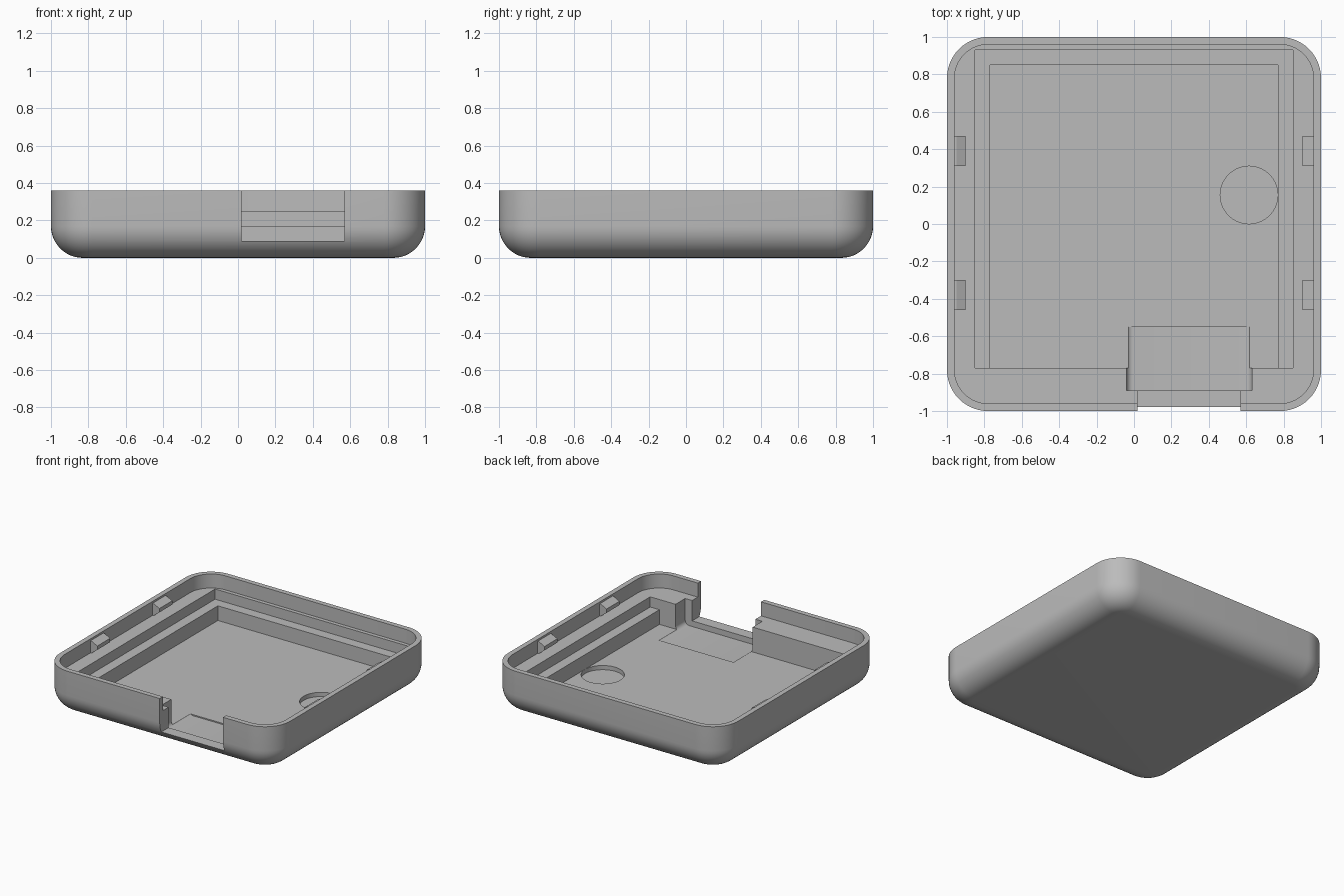
import bpy, bmesh, math

cube = bpy.data.objects.get("Cube")
if cube:
    bpy.data.objects.remove(cube, do_unlink=True)

grey = bpy.data.materials.new("matte_grey")
grey.use_nodes = True
grey.diffuse_color = (0.5, 0.5, 0.5, 1)
grey.node_tree.nodes["Principled BSDF"].inputs["Base Color"].default_value = (0.5, 0.5, 0.5, 1)

HEIGHT = 0.36
ABOVE = 0.6      # cutters reach past the rim


def rounded_square(half, radius, z, steps=14):
    """Closed outline of a square with round corners."""
    pts = []
    for corner, (sx, sy) in enumerate([(1, 1), (-1, 1), (-1, -1), (1, -1)]):
        for i in range(steps + 1):
            a = math.pi / 2 * (corner + i / steps)
            pts.append((sx * (half - radius) + radius * math.cos(a),
                        sy * (half - radius) + radius * math.sin(a), z))
    return pts


def loft(name, rings):
    """Solid skinned through matching outlines, capped at both ends."""
    bm = bmesh.new()
    loops = [[bm.verts.new(p) for p in ring] for ring in rings]
    n = len(loops[0])
    for a, b in zip(loops, loops[1:]):
        for i in range(n):
            j = (i + 1) % n
            bm.faces.new((a[i], a[j], b[j], b[i]))
    bm.faces.new(loops[0][::-1])
    bm.faces.new(loops[-1])
    bmesh.ops.recalc_face_normals(bm, faces=bm.faces)
    mesh = bpy.data.meshes.new(name)
    bm.to_mesh(mesh)
    bm.free()
    ob = bpy.data.objects.new(name, mesh)
    bpy.context.collection.objects.link(ob)
    mesh.materials.append(grey)
    return ob


def box(name, x0, x1, y0, y1, z0, z1):
    return loft(name, [[(x0, y0, z), (x1, y0, z), (x1, y1, z), (x0, y1, z)]
                       for z in (z0, z1)])


def cut(target, cutter):
    mod = target.modifiers.new("cut", "BOOLEAN")
    mod.operation = "DIFFERENCE"
    mod.solver = "EXACT"
    mod.object = cutter
    bpy.context.view_layer.objects.active = target
    bpy.ops.object.modifier_apply(modifier=mod.name)
    bpy.data.objects.remove(cutter, do_unlink=True)


# Outer shell with a rounded lower edge
R = 0.17
rings = []
for i in range(13):
    a = math.pi / 2 * i / 12
    inset = R * (1 - math.sin(a))
    rings.append(rounded_square(1 - inset, 0.22 - inset, R * (1 - math.cos(a))))
rings.append(rounded_square(1, 0.22, HEIGHT))
tray = loft("tray_shell", rings)

# Thin rim, then a stepped well down to the floor
cut(tray, loft("rim_cutter", [rounded_square(0.96, 0.18, z) for z in (0.25, ABOVE)]))
cut(tray, box("step_cutter", -0.85, 0.85, -0.77, 0.93, 0.17, ABOVE))
cut(tray, box("well_cutter", -0.77, 0.77, -0.77, 0.85, 0.055, ABOVE))

# Connector pocket with filleted lower sides, running slightly into the floor
px0, px1, pz, f = -0.04, 0.63, 0.046, 0.035
section = [(px1, ABOVE), (px0, ABOVE)]
for i in range(7):
    a = math.pi / 2 * i / 6
    section.append((px0 + f - f * math.cos(a), pz + f - f * math.sin(a)))
for i in range(7):
    a = math.pi / 2 * i / 6
    section.append((px1 - f + f * math.sin(a), pz + f - f * math.cos(a)))
cut(tray, loft("pocket_cutter", [[(x, y, z) for x, z in section] for y in (-0.89, -0.55)]))

# Front opening above a low sill
cut(tray, box("opening_cutter", 0.02, 0.57, -1.2, -0.8, 0.09, ABOVE))

# Round recess in the floor
ring = [(0.615 + 0.154 * math.cos(t * math.tau / 64),
         0.155 + 0.154 * math.sin(t * math.tau / 64)) for t in range(64)]
cut(tray, loft("recess_cutter", [[(x, y, z) for x, y in ring] for z in (0.022, 0.2)]))

# Snap clips on both side walls
profile = [(0.965, 0.345), (0.95, 0.345), (0.9, 0.32), (0.9, 0.29), (0.95, 0.25), (0.965, 0.25)]
for side, sx in (("left", 1), ("right", -1)):
    for place, y in (("front", -0.38), ("back", 0.39)):
        loft(f"{side}_{place}_clip",
             [[(sx * x, y + d, z) for x, z in profile] for d in (-0.08, 0.08)])

# Smooth the rounded shell, keep the steps crisp
bpy.ops.object.select_all(action="DESELECT")
tray.select_set(True)
bpy.context.view_layer.objects.active = tray
bpy.ops.object.shade_smooth_by_angle(angle=math.radians(30))
